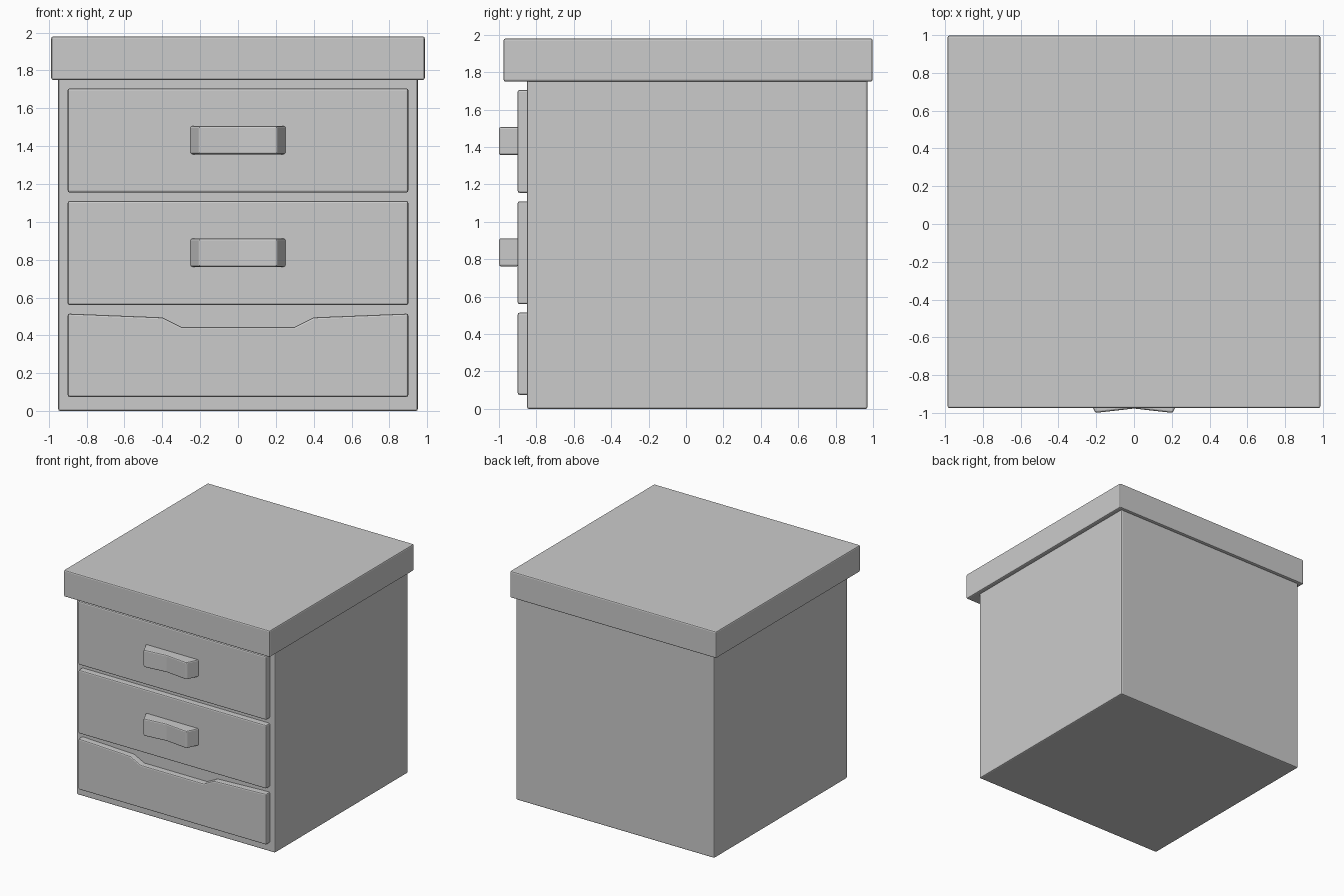
import bpy, bmesh
from mathutils import Vector

if "Cube" in bpy.data.objects:
    bpy.data.objects.remove(bpy.data.objects["Cube"])


def prism(name, profile, offset, bevel=0.01):
    """Extrude a closed 3D profile along an offset and soften its edges."""
    bm = bmesh.new()
    face = bm.faces.new([bm.verts.new(p) for p in profile])
    moved = bmesh.ops.extrude_face_region(bm, geom=[face], use_keep_orig=True)
    verts = [g for g in moved["geom"] if isinstance(g, bmesh.types.BMVert)]
    bmesh.ops.translate(bm, verts=verts, vec=Vector(offset))
    bmesh.ops.recalc_face_normals(bm, faces=bm.faces)
    mesh = bpy.data.meshes.new(name)
    bm.to_mesh(mesh)
    bm.free()
    obj = bpy.data.objects.new(name, mesh)
    bpy.context.collection.objects.link(obj)
    mod = obj.modifiers.new("soft_edges", "BEVEL")
    mod.width = bevel
    mod.segments = 2
    mod.limit_method = "ANGLE"
    mod.angle_limit = 0.5
    return obj


def box(name, x, y0, y1, z0, z1):
    profile = [(-x, y0, z0), (x, y0, z0), (x, y0, z1), (-x, y0, z1)]
    return prism(name, profile, (0, y1 - y0, 0))


# Cabinet body and overhanging top
box("cabinet_body", 0.95, -0.85, 0.97, 0.0, 1.76)
box("cabinet_top", 0.987, -0.975, 0.998, 1.75, 1.98)

# Two plain drawers, each with a handle that dips in the middle
handle = [(-0.255, -0.895), (-0.205, -1.0), (0, -0.977), (0.205, -1.0), (0.255, -0.895)]
for label, z0, hz in (("upper", 1.155, 1.357), ("middle", 0.56, 0.762)):
    box(label + "_drawer", 0.9, -0.9, -0.84, z0, z0 + 0.55)
    prism(label + "_handle", [(x, y, hz) for x, y in handle], (0, 0, 0.15))

# Bottom drawer with a scooped top edge
right = [(0.9, 0.075), (0.9, 0.515), (0.4, 0.495), (0.3, 0.445)]
outline = right + [(-x, z) for x, z in reversed(right)]
prism("scooped_drawer", [(x, -0.9, z) for x, z in outline], (0, 0.06, 0))
